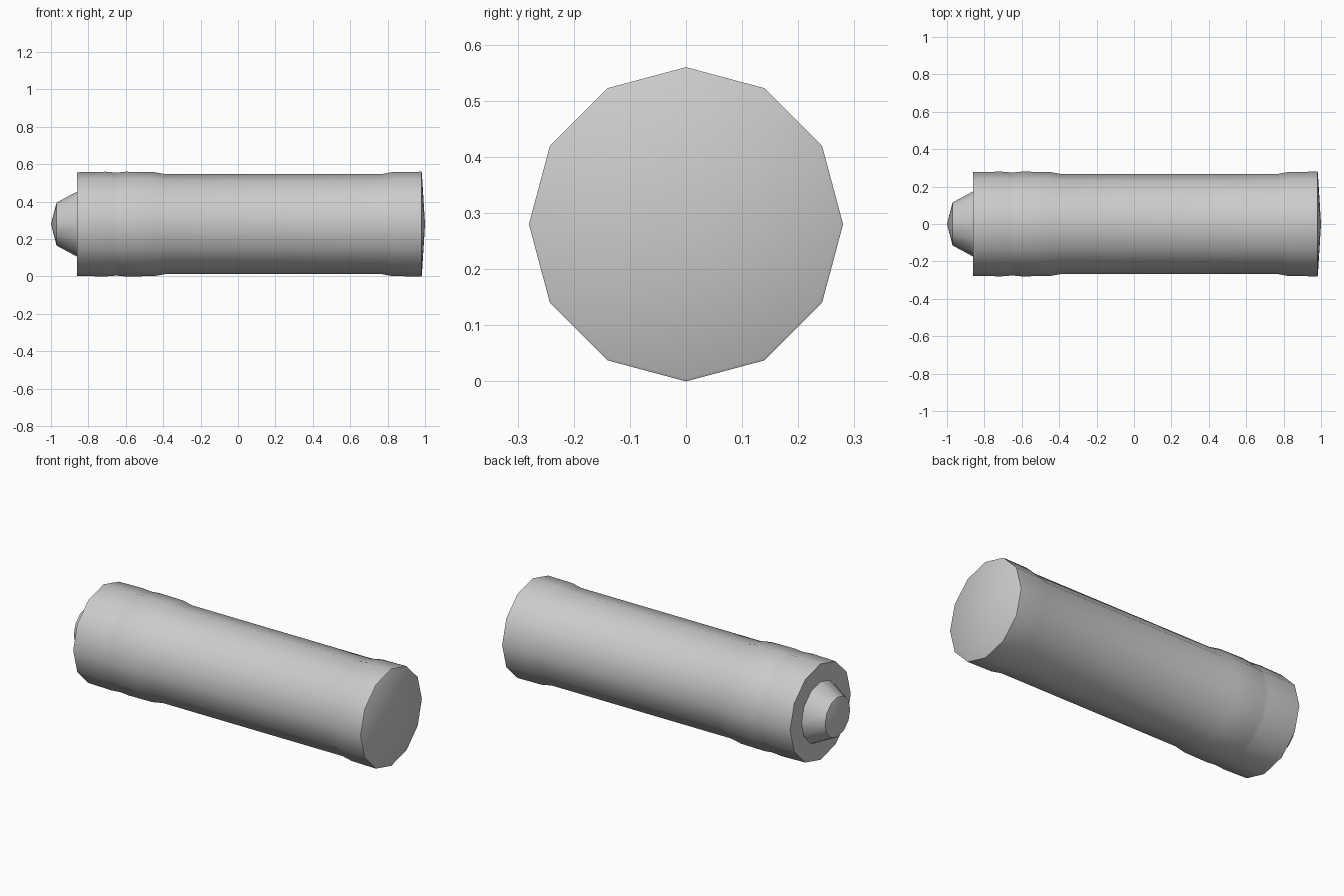
import bpy, bmesh, math

if "Cube" in bpy.data.objects:
    bpy.data.objects.remove(bpy.data.objects["Cube"])

SIDES = 12
CENTRE_Z = 0.28


def lathe(name, profile):
    """Revolve (x, radius) points around the long axis; zero radius makes a pole."""
    bm = bmesh.new()
    rings = []
    for x, r in profile:
        if r == 0:
            rings.append([bm.verts.new((x, 0, CENTRE_Z))] * SIDES)
        else:
            rings.append([bm.verts.new((x, r * math.sin(a), CENTRE_Z + r * math.cos(a)))
                          for a in (2 * math.pi * i / SIDES for i in range(SIDES))])
    for a, b in zip(rings, rings[1:]):
        for i in range(SIDES):
            j = (i + 1) % SIDES
            bm.faces.new(dict.fromkeys((a[i], a[j], b[j], b[i])))
    bmesh.ops.recalc_face_normals(bm, faces=bm.faces)
    mesh = bpy.data.meshes.new(name)
    bm.to_mesh(mesh)
    bm.free()
    obj = bpy.data.objects.new(name, mesh)
    bpy.context.collection.objects.link(obj)
    bpy.ops.object.select_all(action='DESELECT')
    obj.select_set(True)
    bpy.context.view_layer.objects.active = obj
    bpy.ops.object.shade_smooth_by_angle(angle=math.radians(35))
    return obj


# Whole closed body: nub, shoulder, crimped groove, waist, flared base
lathe("cylinder_body", [
    (-1.0, 0), (-0.97, 0.115), (-0.86, 0.174),
    (-0.86, 0.277), (-0.71, 0.28), (-0.66, 0.276), (-0.64, 0.276),
    (-0.60, 0.28), (-0.45, 0.278), (-0.385, 0.267),
    (0.765, 0.267), (0.825, 0.278), (0.98, 0.28),
    (0.983, 0.275), (1.0, 0),
])
